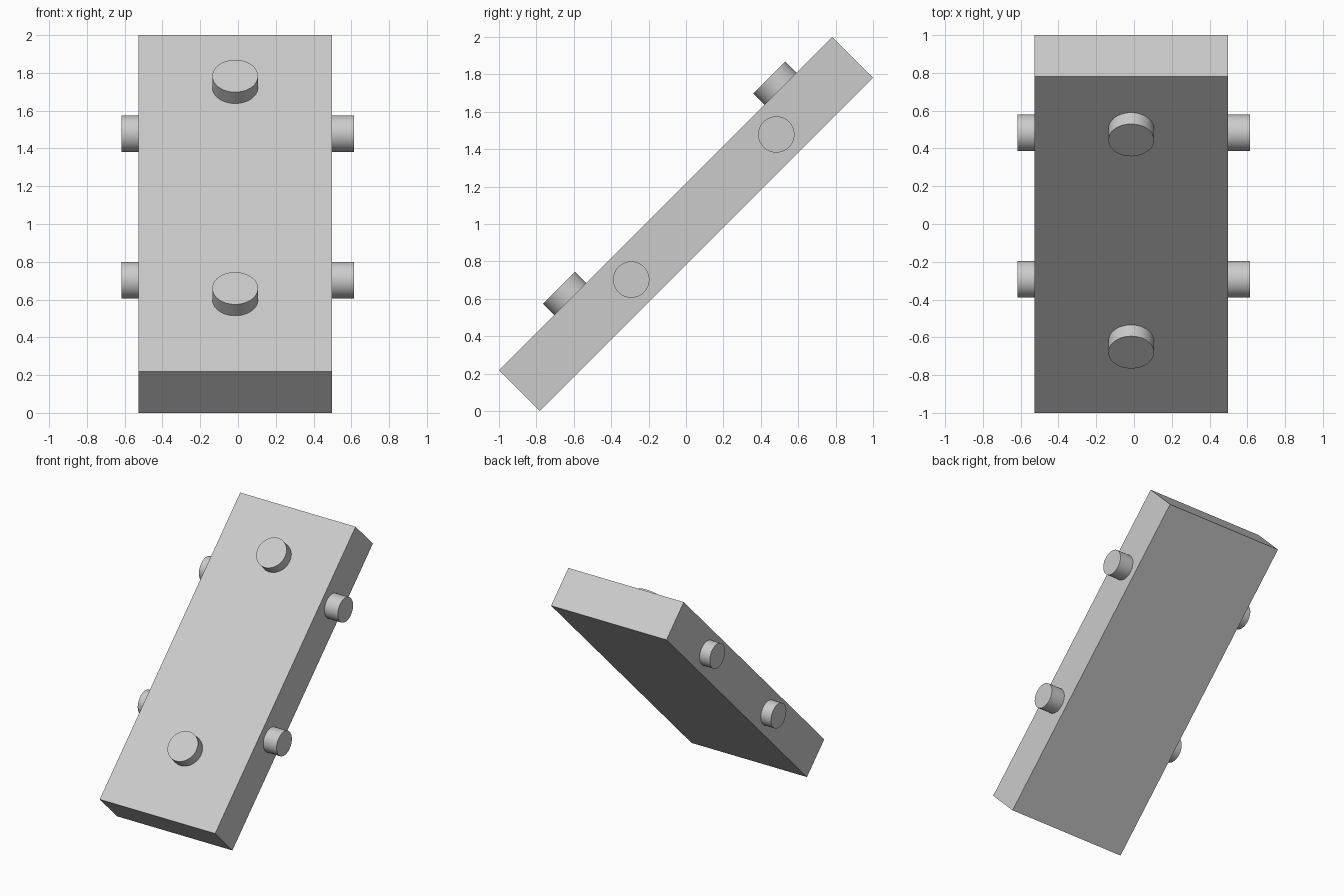
import bpy
from math import pi
from mathutils import Matrix, Vector

cube = bpy.data.objects.get("Cube")
if cube:
    bpy.data.objects.remove(cube, do_unlink=True)

# Single grey material
grey = bpy.data.materials.new("light_grey")
grey.use_nodes = True
colour = (0.6, 0.6, 0.6, 1)
grey.diffuse_color = colour
grey.node_tree.nodes["Principled BSDF"].inputs["Base Color"].default_value = colour

# Local frame: x across, y along the slab, z out of its upper face
TILT = Matrix.Translation((0, 0, 1)) @ Matrix.Rotation(pi / 4, 4, 'X')
HALF_LENGTH, HALF_THICK = 1.259, 0.155
RIGHT, LEFT = -0.527, 0.497
MID = (RIGHT + LEFT) / 2


def finish(name, local):
    ob = bpy.context.object
    ob.name = name
    ob.matrix_world = TILT @ local
    ob.data.materials.append(grey)
    return ob


def peg(name, start, end, radius):
    """Smooth round peg between two points in the slab's frame."""
    start, end = Vector(start), Vector(end)
    axis = end - start
    bpy.ops.mesh.primitive_cylinder_add(vertices=48, radius=radius, depth=axis.length)
    turn = axis.to_track_quat('Z', 'Y').to_matrix().to_4x4()
    finish(name, Matrix.Translation((start + end) / 2) @ turn)
    bpy.ops.object.shade_smooth_by_angle()


# Slab
bpy.ops.mesh.primitive_cube_add(size=1)
slab = bpy.context.object
for v in slab.data.vertices:
    v.co *= Vector((LEFT - RIGHT, 2 * HALF_LENGTH, 2 * HALF_THICK))
finish("slab", Matrix.Translation((MID, 0, 0)))

# Pegs on the upper face
for label, along in (("upper", 0.868), ("lower", -0.721)):
    peg(f"{label}_face_peg", (MID, along, HALF_THICK - 0.03), (MID, along, 0.24), 0.121)

# Pegs on both sides
for label, along in (("upper", 0.68), ("lower", -0.417)):
    peg(f"{label}_right_peg", (RIGHT + 0.03, along, -0.003), (-0.617, along, -0.003), 0.097)
    peg(f"{label}_left_peg", (LEFT - 0.03, along, -0.003), (0.615, along, -0.003), 0.097)
